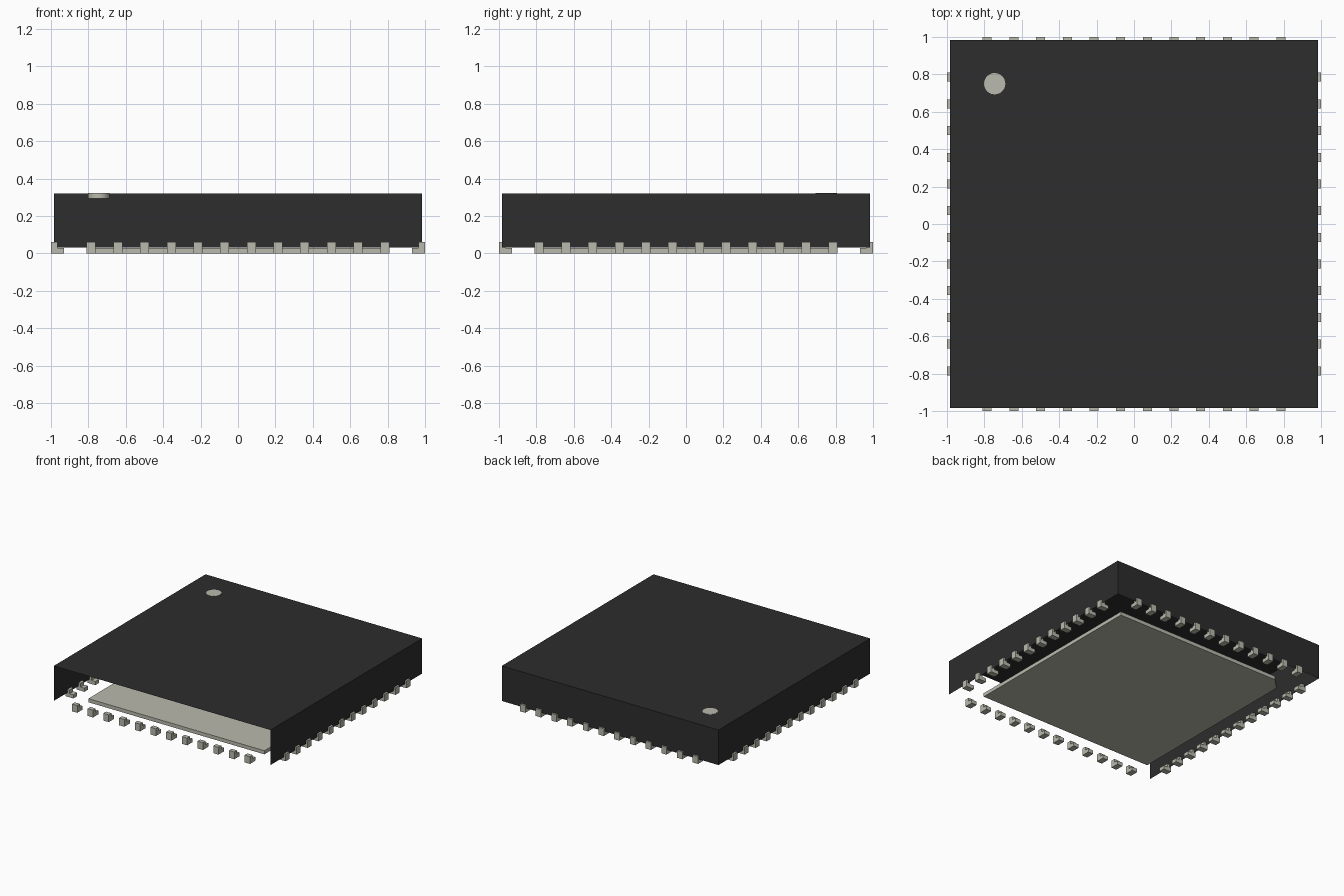
import bpy, bmesh, math
from mathutils import Matrix

cube = bpy.data.objects.get("Cube")
if cube:
    bpy.data.objects.remove(cube, do_unlink=True)


def material(name, rgb):
    m = bpy.data.materials.new(name)
    m.use_nodes = True
    m.diffuse_color = (*rgb, 1)
    bsdf = next(n for n in m.node_tree.nodes if n.type == 'BSDF_PRINCIPLED')
    bsdf.inputs["Base Color"].default_value = (*rgb, 1)
    bsdf.inputs["Roughness"].default_value = 0.6
    return m


BLACK = material("black plastic", (0.026, 0.026, 0.026))
METAL = material("pale metal", (0.49, 0.49, 0.42))


def add_object(name, bm, mat):
    mesh = bpy.data.meshes.new(name)
    bm.to_mesh(mesh)
    bm.free()
    mesh.materials.append(mat)
    ob = bpy.data.objects.new(name, mesh)
    bpy.context.collection.objects.link(ob)
    return ob


def prism(name, points, offset, mat):
    """Extrude a closed outline of 3D points along an offset."""
    bm = bmesh.new()
    face = bm.faces.new([bm.verts.new(p) for p in points])
    ext = bmesh.ops.extrude_face_region(bm, geom=[face], use_keep_orig=True)
    moved = [g for g in ext["geom"] if isinstance(g, bmesh.types.BMVert)]
    bmesh.ops.translate(bm, verts=moved, vec=offset)
    bmesh.ops.recalc_face_normals(bm, faces=bm.faces)
    return add_object(name, bm, mat)


# Package body: a thin shell, open at the bottom and at the front
HALF, BASE, TOP = 0.985, 0.032, 0.32
bm = bmesh.new()
bmesh.ops.create_cube(bm, size=1, matrix=Matrix.Translation((0, 0, (BASE + TOP) / 2))
                      @ Matrix.Diagonal((2 * HALF, 2 * HALF, TOP - BASE, 1)))
bm.normal_update()
opened = [f for f in bm.faces if f.normal.z < -0.5 or f.normal.y < -0.5]
bmesh.ops.delete(bm, geom=opened, context='FACES')
add_object("package_body", bm, BLACK)

# Corner marker: round disc set flush into the top
bm = bmesh.new()
bmesh.ops.create_cone(bm, cap_ends=True, segments=32, radius1=0.057, radius2=0.057,
                      depth=0.027, matrix=Matrix.Translation((-0.745, 0.75, 0.308)))
marker = add_object("corner_marker", bm, METAL)
bpy.context.view_layer.objects.active = marker
marker.select_set(True)
bpy.ops.object.shade_smooth_by_angle(angle=math.radians(40))
marker.select_set(False)

# Central pad with one chamfered corner
P, C = 0.8, 0.09
pad_outline = [(-P, -P, 0), (P, -P, 0), (P, P, 0), (-P + C, P, 0), (-P, P - C, 0)]
prism("central_pad", pad_outline, (0, 0, 0.03), METAL)

# Contacts: L-shaped feet, twelve along each side
COUNT, SPAN, WIDTH = 12, 0.785, 0.048
profile = [(0.93, 0), (1.0, 0), (1.0, 0.06), (0.965, 0.06), (0.965, 0.03), (0.93, 0.03)]
for k, side in enumerate(("left", "back", "right", "front")):
    for i in range(COUNT):
        y = -SPAN + 2 * SPAN * i / (COUNT - 1) - WIDTH / 2
        pin = prism(f"{side}_contact_{i + 1}", [(r, y, z) for r, z in profile],
                    (0, WIDTH, 0), METAL)
        pin.data.transform(Matrix.Rotation(k * math.pi / 2, 4, 'Z'))
